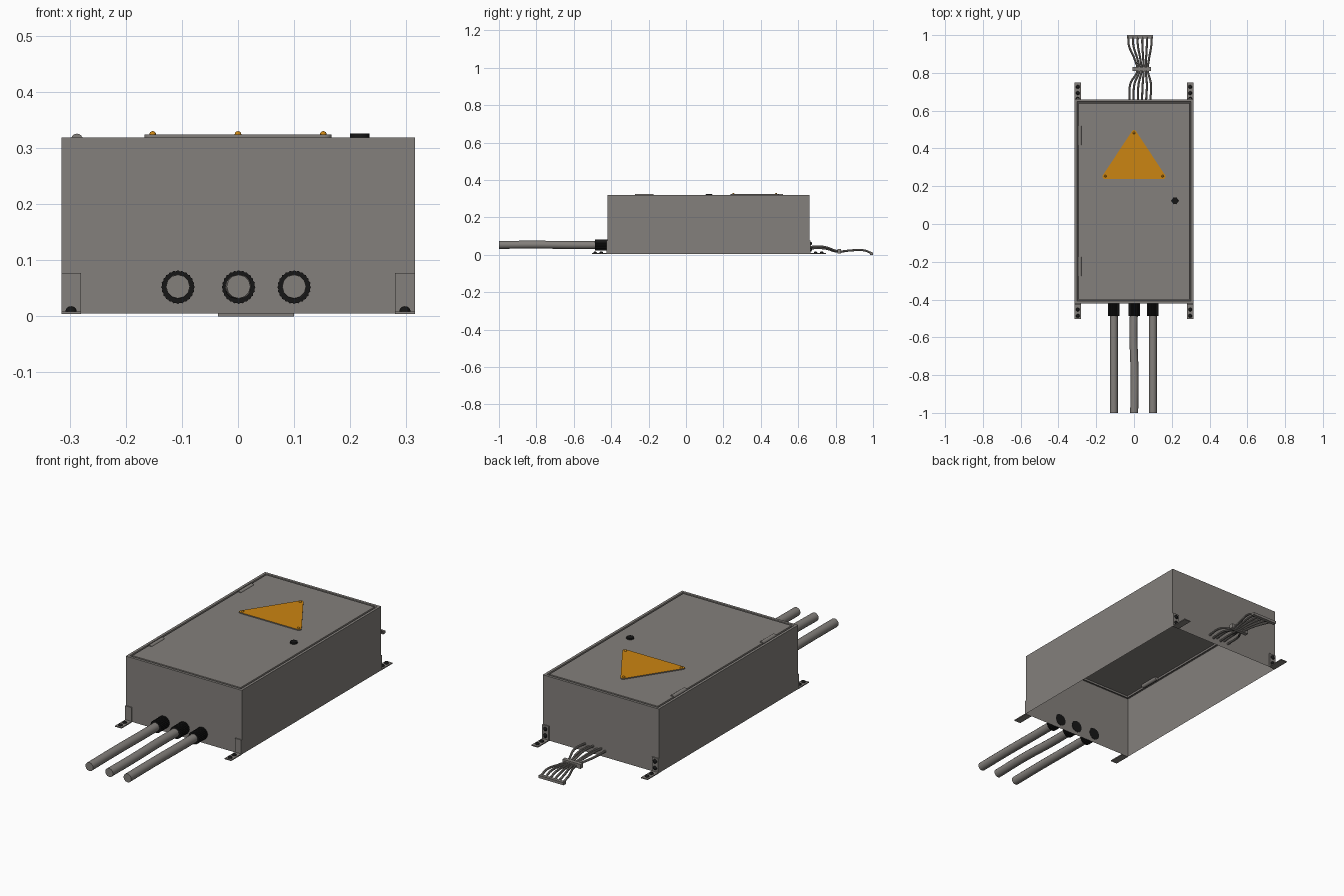
import bpy, bmesh, math
from mathutils import Matrix, Vector

if "Cube" in bpy.data.objects:
    bpy.data.objects.remove(bpy.data.objects["Cube"])


def mat(name, rgb):
    m = bpy.data.materials.new(name)
    m.diffuse_color = (*rgb, 1)
    m.use_nodes = True
    m.node_tree.nodes["Principled BSDF"].inputs["Base Color"].default_value = m.diffuse_color
    return m


GREY = mat("warm_grey_paint", (0.23, 0.215, 0.20))
ORANGE = mat("warning_orange", (0.60, 0.235, 0.006))
BLACK = mat("black_rubber", (0.008, 0.008, 0.008))


def finish(name, bm, *mats, smooth=False):
    me = bpy.data.meshes.new(name)
    bm.to_mesh(me)
    bm.free()
    ob = bpy.data.objects.new(name, me)
    bpy.context.collection.objects.link(ob)
    for m in mats:
        me.materials.append(m)
    if smooth:
        smooth_it(ob)
    return ob


def smooth_it(ob):
    bpy.ops.object.select_all(action='DESELECT')
    ob.select_set(True)
    bpy.context.view_layer.objects.active = ob
    bpy.ops.object.shade_smooth_by_angle(angle=math.radians(35))


def add_box(bm, lo, hi):
    lo, hi = Vector(lo), Vector(hi)
    M = Matrix.Translation((lo + hi) / 2) @ Matrix.Diagonal((*(hi - lo), 1))
    return bmesh.ops.create_cube(bm, size=1, matrix=M)


def add_dome(bm, centre, r, h, axis='Z', sign=1):
    # Low half-sphere bolt head pointing along an axis
    R = Matrix.Identity(4) if axis == 'Z' else Matrix.Rotation(-sign * math.pi / 2, 4, 'X')
    M = Matrix.Translation(centre) @ R @ Matrix.Diagonal((r, r, h, 1))
    geo = bmesh.ops.create_uvsphere(bm, u_segments=16, v_segments=8, radius=1, matrix=M)
    inv = M.inverted()
    bmesh.ops.delete(bm, geom=[v for v in geo['verts'] if (inv @ v.co).z < -0.01], context='VERTS')


def tube(name, pts, r, m):
    cu = bpy.data.curves.new(name, 'CURVE')
    cu.dimensions = '3D'
    cu.bevel_depth = r
    cu.bevel_resolution = 4 if r > 0.01 else 2
    cu.resolution_u = 6
    cu.use_fill_caps = True
    sp = cu.splines.new('BEZIER')
    sp.bezier_points.add(len(pts) - 1)
    for bp, p in zip(sp.bezier_points, pts):
        bp.co = p
        bp.handle_left_type = bp.handle_right_type = 'AUTO'
    cu.materials.append(m)
    ob = bpy.data.objects.new(name, cu)
    bpy.context.collection.objects.link(ob)
    bpy.ops.object.select_all(action='DESELECT')
    ob.select_set(True)
    bpy.context.view_layer.objects.active = ob
    bpy.ops.object.convert(target='MESH')
    smooth_it(bpy.context.view_layer.objects.active)


# Cabinet shell: open at the bottom, with a groove around the door
TOP = 0.319
bm = bmesh.new()
add_box(bm, (-0.315, -0.42, 0.005), (0.315, 0.66, TOP))
bm.normal_update()
bmesh.ops.delete(bm, geom=[f for f in bm.faces if f.normal.z < -0.5], context='FACES_ONLY')
top = [f for f in bm.faces if f.normal.z > 0.5]
bmesh.ops.inset_region(bm, faces=top, thickness=0.018)
bmesh.ops.inset_region(bm, faces=top, thickness=0.003, depth=-0.008)
bmesh.ops.inset_region(bm, faces=top, thickness=0.006)
bmesh.ops.inset_region(bm, faces=top, thickness=0.003, depth=0.008)
finish("cabinet_shell", bm, GREY)

# Hinges on the left of the door
for i, y in enumerate((0.468, -0.224)):
    bm = bmesh.new()
    M = (Matrix.Translation((-0.287, y, TOP - 0.004)) @ Matrix.Rotation(math.pi / 2, 4, 'X'))
    bmesh.ops.create_cone(bm, cap_ends=True, segments=16, radius1=0.0105, radius2=0.0105,
                          depth=0.1, matrix=M)
    finish(f"hinge_{i}", bm, GREY, smooth=True)

# Door lock
bm = bmesh.new()
bmesh.ops.create_cone(bm, cap_ends=True, segments=24, radius1=0.018, radius2=0.017, depth=0.01,
                      matrix=Matrix.Translation((0.217, 0.123, TOP + 0.002)))
finish("door_lock", bm, BLACK, smooth=True)

# Warning triangle with rounded corners: orange face, grey edge
bm = bmesh.new()
ring = []
for cx, cy, mid in ((0.155, 0.251, -30), (0, 0.486, 90), (-0.155, 0.251, 210)):
    for k in range(-3, 4):
        a = math.radians(mid + k * 20)
        ring.append(bm.verts.new((cx + 0.012 * math.cos(a), cy + 0.012 * math.sin(a), TOP)))
face = bm.faces.new(ring)
ext = bmesh.ops.extrude_face_region(bm, geom=[face])
bmesh.ops.translate(bm, vec=(0, 0, 0.005), verts=[g for g in ext['geom'] if isinstance(g, bmesh.types.BMVert)])
bmesh.ops.recalc_face_normals(bm, faces=bm.faces)
for f in bm.faces:
    f.material_index = 1 if f.normal.z > 0.5 else 0
finish("warning_triangle", bm, GREY, ORANGE)

# Triangle rivets
bm = bmesh.new()
for x, y in ((-0.152, 0.253), (0.152, 0.253), (0, 0.482)):
    add_dome(bm, (x, y, TOP + 0.005), 0.006, 0.006)
finish("triangle_rivets", bm, ORANGE, smooth=True)

# Corner brackets and their bolts
for sx, side in ((-1, "left"), (1, "right")):
    for wall, sy, reach, place in ((-0.42, -1, 0.083, "front"), (0.66, 1, 0.088, "back")):
        xa, xb = sorted((sx * 0.28, sx * 0.315))
        bm = bmesh.new()
        ya, yb = sorted((wall, wall + sy * 0.005))
        add_box(bm, (xa, ya, 0.005), (xb, yb, 0.077))
        ya, yb = sorted((wall, wall + sy * reach))
        add_box(bm, (xa, ya, 0.004), (xb, yb, 0.009))
        finish(f"bracket_{place}_{side}", bm, GREY)
        bm = bmesh.new()
        for d in (0.033, 0.066):
            add_dome(bm, (sx * 0.2975, wall + sy * d, 0.009), 0.010, 0.009)
            if sy > 0:
                add_dome(bm, (sx * 0.2975, wall + 0.005, d - 0.006), 0.010, 0.009, 'Y', 1)
        finish(f"bolts_{place}_{side}", bm, BLACK, smooth=True)

# Thick cables with ribbed glands
for i, (x, bend) in enumerate(((-0.107, 0), (0.001, 0.004), (0.1, 0))):
    tube(f"thick_cable_{i}", [(x, -0.42, 0.052), (x - bend, -0.58, 0.052),
                              (x + bend / 2, -0.8, 0.054), (x, -1.0, 0.053)], 0.0212, GREY)
    bm = bmesh.new()
    R = Matrix.Translation((x, -0.4525, 0.052)) @ Matrix.Rotation(math.pi / 2, 4, 'X')
    bmesh.ops.create_cone(bm, cap_ends=True, segments=48, radius1=0.03, radius2=0.03, depth=0.067, matrix=R)
    for v in list(bm.verts):
        # Alternate the rim radius to form grip ribs
        a = round(math.atan2(v.co.z - 0.052, v.co.x - x) / (math.pi / 24))
        if a % 2:
            v.co.x = x + (v.co.x - x) * 0.94
            v.co.z = 0.052 + (v.co.z - 0.052) * 0.94
    finish(f"cable_gland_{i}", bm, BLACK)

# Thin wires: leave the back wall, gather in a clip, spread to a strip
for i in range(6):
    t = i / 5
    x0, x1, x2 = -0.024 + 0.11 * t, 0.018 + 0.055 * t, -0.028 + 0.12 * t
    dz = 0.008 * (i % 2)
    tube(f"thin_wire_{i}", [(x0, 0.65, 0.034 + dz), (x0 + 0.004, 0.74, 0.034 + dz),
                            (x1, 0.815, 0.016 + dz / 3), (x1 * 0.7 + x2 * 0.3, 0.87, 0.022),
                            (x2, 0.95, 0.024), (x2, 0.992, 0.009)], 0.0055, GREY)

# Wire clip and end strip
bm = bmesh.new()
add_box(bm, (-0.008, 0.81, 0.008), (0.09, 0.83, 0.03))
finish("wire_clip", bm, GREY)
bm = bmesh.new()
add_box(bm, (-0.036, 0.983, 0.0), (0.1, 1.0, 0.013))
finish("wire_end_strip", bm, GREY)
